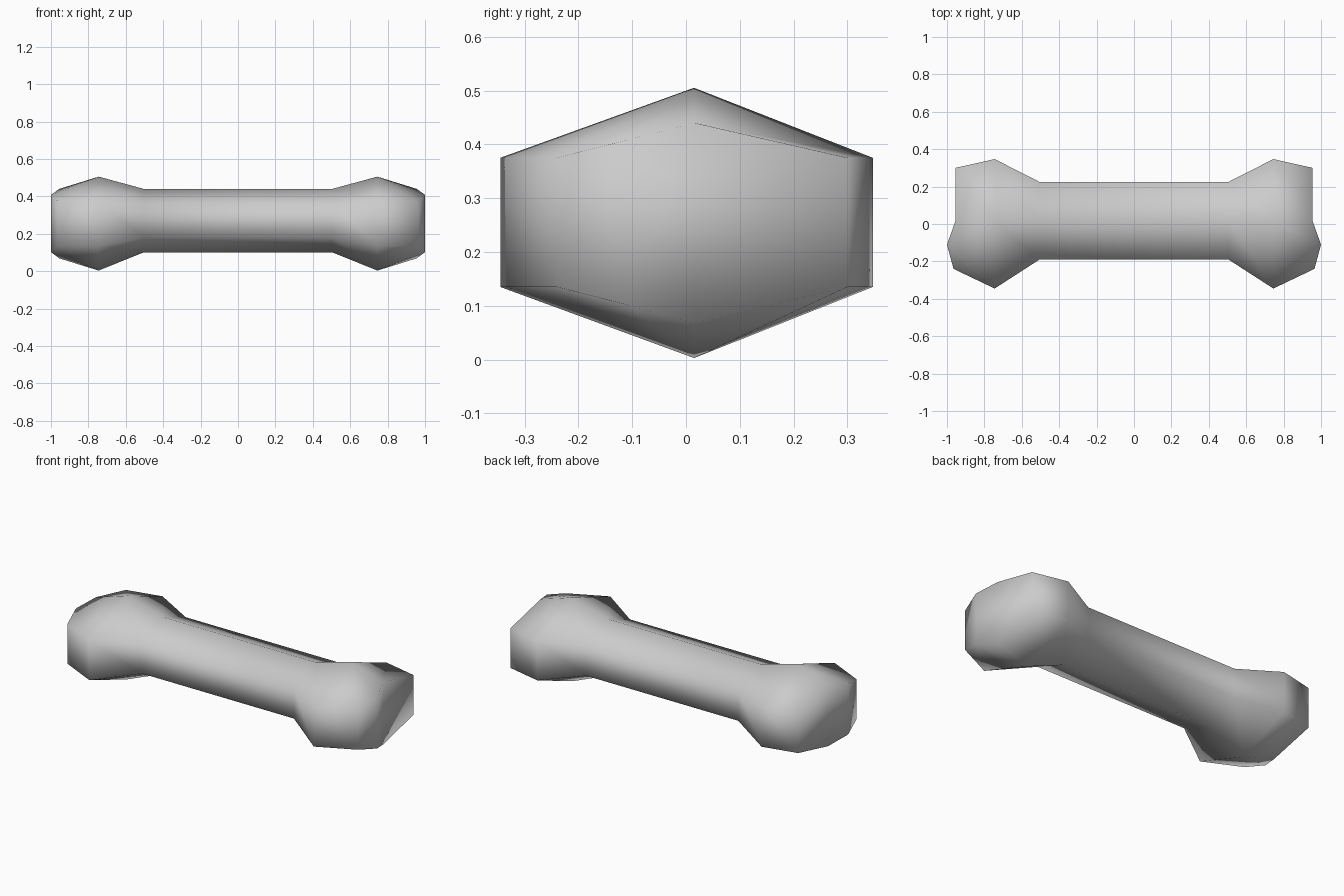
import bpy
import bmesh

cube = bpy.data.objects.get("Cube")
if cube:
    bpy.data.objects.remove(cube, do_unlink=True)

# Single bone-grey material
grey = bpy.data.materials.new("light grey")
grey.use_nodes = True
colour = (0.6, 0.6, 0.6, 1)
grey.diffuse_color = colour
grey.node_tree.nodes["Principled BSDF"].inputs["Base Color"].default_value = colour


def section(x, front, ridge, back, low, side_low, side_high, high):
    """Six-sided cross-section; both ridge points are doubled to match the end ring."""
    top, bottom = (x, ridge, high), (x, ridge, low)
    return [top, top, (x, front, side_high), (x, front, side_low),
            bottom, bottom, (x, back, side_low), (x, back, side_high)]


shaft = section(0.505, -0.19, 0.015, 0.225, 0.10, 0.18, 0.36, 0.44)
knob = section(0.745, -0.345, 0.015, 0.347, 0.003, 0.135, 0.375, 0.505)

# End ring, with an extra bulging pair towards the front
end = section(0.955, -0.24, 0.015, 0.30, 0.068, 0.135, 0.375, 0.44)
end[1] = (1.0, -0.11, 0.408)
end[4] = (1.0, -0.11, 0.102)
for i in (2, 3):
    end[i] = (0.965,) + end[i][1:]

half = [shaft, knob, end]
rings = [[(-x, y, z) for x, y, z in ring] for ring in reversed(half)] + half

# Skin the rings from one end to the other
bm = bmesh.new()
loops = [[bm.verts.new(p) for p in ring] for ring in rings]
for a, b in zip(loops, loops[1:]):
    for i in range(8):
        j = (i + 1) % 8
        bm.faces.new((a[i], a[j], b[j], b[i]))

# End caps: three upright strips, back to front
for ring in (loops[0], loops[-1]):
    for quad in ((7, 0, 5, 6), (0, 1, 4, 5), (1, 2, 3, 4)):
        bm.faces.new([ring[i] for i in quad])

bmesh.ops.remove_doubles(bm, verts=bm.verts[:], dist=0.0005)
bmesh.ops.recalc_face_normals(bm, faces=bm.faces[:])
for face in bm.faces:
    face.smooth = True

mesh = bpy.data.meshes.new("bone")
bm.to_mesh(mesh)
bm.free()
mesh.materials.append(grey)
bone = bpy.data.objects.new("bone", mesh)
bpy.context.collection.objects.link(bone)
